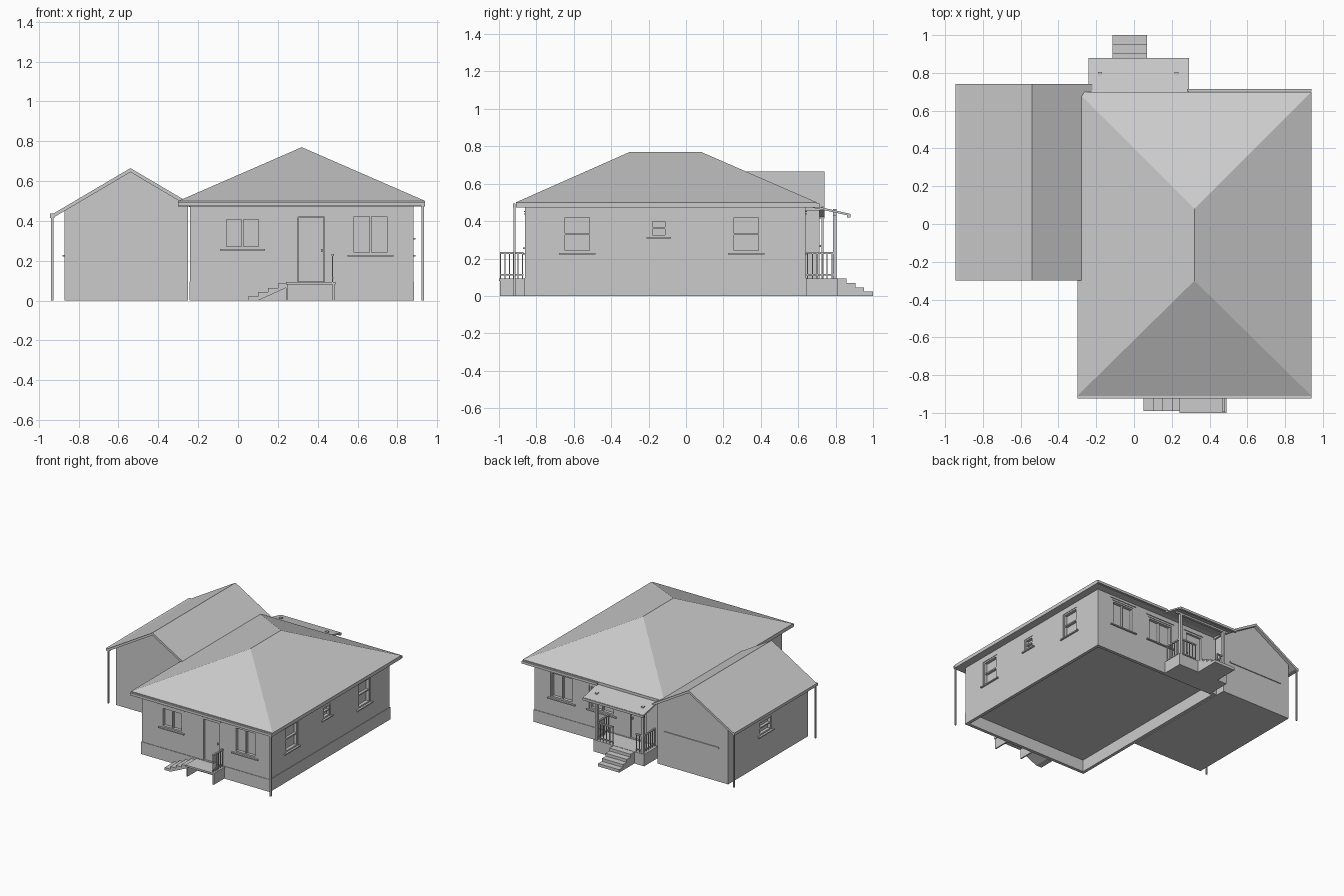
import bpy, bmesh

if "Cube" in bpy.data.objects:
    bpy.data.objects.remove(bpy.data.objects["Cube"])

plaster = bpy.data.materials.new("plain_grey")
plaster.diffuse_color = (0.6, 0.6, 0.6, 1)
plaster.use_nodes = True
plaster.node_tree.nodes["Principled BSDF"].inputs["Base Color"].default_value = plaster.diffuse_color


def finish(name, bm):
    bmesh.ops.recalc_face_normals(bm, faces=bm.faces)
    me = bpy.data.meshes.new(name)
    bm.to_mesh(me)
    bm.free()
    me.materials.append(plaster)
    ob = bpy.data.objects.new(name, me)
    bpy.context.collection.objects.link(ob)
    return ob


def boxes(name, items):
    """Several axis-aligned boxes (x0, x1, y0, y1, z0, z1) in one object."""
    bm = bmesh.new()
    for x0, x1, y0, y1, z0, z1 in items:
        vs = bmesh.ops.create_cube(bm, size=1)["verts"]
        for v in vs:
            v.co = ((x0 + x1) / 2 + v.co.x * (x1 - x0),
                    (y0 + y1) / 2 + v.co.y * (y1 - y0),
                    (z0 + z1) / 2 + v.co.z * (z1 - z0))
    return finish(name, bm)


def prism(name, pts, axis, lo, hi):
    """Profile extruded along x (pts are y, z) or along y (pts are x, z)."""
    bm = bmesh.new()
    put = (lambda p, t: (t, p[0], p[1])) if axis == "x" else (lambda p, t: (p[0], t, p[1]))
    a = [bm.verts.new(put(p, lo)) for p in pts]
    b = [bm.verts.new(put(p, hi)) for p in pts]
    bm.faces.new(a)
    bm.faces.new(b)
    n = len(pts)
    for i in range(n):
        bm.faces.new((a[i], a[(i + 1) % n], b[(i + 1) % n], b[i]))
    return finish(name, bm)


# Wall planes: axis the wall faces, position, outward sign
WALLS = {"front": ("y", -0.86, -1), "back": ("y", 0.64, 1),
         "right": ("x", 0.88, 1), "garage": ("x", -0.87, -1)}


def on_wall(side, u0, u1, d0, d1, z0, z1):
    """Box given along a wall, d measured outward from its surface."""
    axis, pos, s = WALLS[side]
    e0, e1 = sorted((pos + s * d0, pos + s * d1))
    return (u0, u1, e0, e1, z0, z1) if axis == "y" else (e0, e1, u0, u1, z0, z1)


def cut(wall, openings):
    """Recess the openings into a wall block."""
    cutter = boxes("opening_cutter", openings)
    cutter.hide_render = True
    mod = wall.modifiers.new("openings", "BOOLEAN")
    mod.operation = "DIFFERENCE"
    mod.solver = "EXACT"
    mod.object = cutter
    bpy.context.view_layer.objects.active = wall
    bpy.ops.object.modifier_apply(modifier=mod.name)
    bpy.data.objects.remove(cutter)


# Main house walls and open-bottomed foundation
walls = boxes("house_walls", [(-0.24, 0.88, -0.86, 0.64, 0.095, 0.475)])
o, t = 0.004, 0.025
X0, X1, Y0, Y1 = -0.24 - o, 0.88 + o, -0.86 - o, 0.64 + o
boxes("foundation", [(X0, X1, Y0, Y0 + t, 0, 0.097), (X0, X1, Y1 - t, Y1, 0, 0.097),
                     (X0, X0 + t, Y0 + t, Y1 - t, 0, 0.097),
                     (X1 - t, X1, Y0 + t, Y1 - t, 0, 0.097)])

# Hipped main roof with flat fascia and soffit
bm = bmesh.new()
ring = [(-0.30, -0.91), (0.94, -0.91), (0.94, 0.70), (-0.30, 0.70)]
low = [bm.verts.new((x, y, 0.472)) for x, y in ring]
eave = [bm.verts.new((x, y, 0.50)) for x, y in ring]
r0, r1 = bm.verts.new((0.32, -0.30, 0.77)), bm.verts.new((0.32, 0.08, 0.77))
bm.faces.new(low)
for i in range(4):
    j = (i + 1) % 4
    bm.faces.new((low[i], low[j], eave[j], eave[i]))
bm.faces.new((eave[0], eave[1], r0))
bm.faces.new((eave[1], eave[2], r1, r0))
bm.faces.new((eave[2], eave[3], r1))
bm.faces.new((eave[3], eave[0], r0, r1))
finish("main_roof", bm)
boxes("gutters", [(-0.30, 0.94, -0.925, -0.911, 0.474, 0.494),
                  (0.28, 0.94, 0.701, 0.715, 0.474, 0.494),
                  (-0.945, -0.92, -0.30, 0.74, 0.415, 0.437)])
boxes("downspouts", [(x - 0.006, x + 0.006, y - 0.006, y + 0.006, 0, top)
                     for x, y, top in ((0.928, -0.917, 0.48), (-0.932, -0.29, 0.43),
                                       (-0.932, 0.73, 0.43))])

# Garage with gable walls and a thin pitched roof
slope, rx, rz, th = 0.59, -0.54, 0.665, 0.02


def pitch(x):
    return rz - slope * abs(x - rx)


garage = prism("garage_walls", [(-0.87, 0), (-0.25, 0), (-0.25, pitch(-0.25) - th),
                                (rx, rz - th), (-0.87, pitch(-0.87) - th)], "y", -0.285, 0.715)
L, R = -0.93, -0.22
prism("garage_roof", [(L, pitch(L)), (rx, rz), (R, pitch(R)), (R, pitch(R) - th),
                      (rx, rz - th), (L, pitch(L) - th)], "y", -0.30, 0.74)
boxes("garage_door_head", [(-0.79, -0.31, 0.715, 0.722, 0.262, 0.272)])

# Windows: side, start, end, bottom, top
windows = [("front", -0.07, 0.115, 0.26, 0.42), ("front", 0.57, 0.76, 0.23, 0.435),
           ("right", -0.66, -0.505, 0.23, 0.43), ("right", -0.19, -0.10, 0.315, 0.41),
           ("right", 0.245, 0.40, 0.23, 0.43), ("back", 0.54, 0.74, 0.23, 0.435),
           ("back", 0.18, 0.40, 0.23, 0.42), ("garage", 0.17, 0.32, 0.23, 0.34)]
doors = [("front", 0.30, 0.435, 0.097, 0.42), ("back", -0.10, 0.04, 0.097, 0.42)]

cut(walls, [on_wall(s, a, b, -0.03, 0.02, z0, z1)
            for s, a, b, z0, z1 in windows + doors if s != "garage"])
cut(garage, [on_wall(s, a, b, -0.03, 0.02, z0, z1)
             for s, a, b, z0, z1 in windows if s == "garage"])

for n, (s, a, b, z0, z1) in enumerate(windows):
    f, m, c = 0.012, (z0 + z1) / 2, (a + b) / 2
    parts = [on_wall(s, a, a + f, -0.028, -0.004, z0, z1),
             on_wall(s, b - f, b, -0.028, -0.004, z0, z1),
             on_wall(s, a + f, b - f, -0.028, -0.004, z1 - f, z1),
             on_wall(s, a + f, b - f, -0.028, -0.004, z0, z0 + f),
             on_wall(s, a - 0.02, b + 0.02, 0, 0.012, z0 - 0.009, z0)]
    if b - a > 0.17:  # wide casements split vertically
        parts.append(on_wall(s, c - 0.004, c + 0.004, -0.028, -0.008, z0 + f, z1 - f))
    else:             # sash windows split horizontally
        parts.append(on_wall(s, a + f, b - f, -0.028, -0.008, m - 0.005, m + 0.005))
    if s in ("front", "back"):
        parts.append(on_wall(s, a - 0.02, b + 0.02, 0, 0.006, z1 + 0.014, z1 + 0.02))
    boxes("window_frame_%d" % n, parts)

# Doors with head trim and a handle
for s, a, b, z0, z1 in doors:
    boxes(s + "_door", [on_wall(s, a + 0.004, b - 0.004, -0.028, -0.012, z0, z1 - 0.004),
                        on_wall(s, a - 0.02, b + 0.02, 0, 0.006, z1 + 0.014, z1 + 0.02),
                        on_wall(s, b - 0.018, b - 0.01, -0.012, -0.002, 0.245, 0.26)])


def railing(name, axis, fixed, lo, hi, count):
    """Handrail, foot rail and evenly spaced balusters."""
    def bar(u0, u1, w, z0, z1):
        f0, f1 = fixed - w, fixed + w
        return (f0, f1, u0, u1, z0, z1) if axis == "y" else (u0, u1, f0, f1, z0, z1)
    parts = [bar(lo, hi, 0.006, 0.225, 0.235), bar(lo, hi, 0.004, 0.11, 0.116)]
    for i in range(count):
        u = lo + 0.004 + (hi - lo - 0.008) * i / (count - 1)
        parts.append(bar(u - 0.003, u + 0.003, 0.003, 0.09, 0.228))
    boxes(name, parts)


# Front landing on side walls, with steps going down to the left
boxes("front_landing", [(0.24, 0.49, -1.0, -0.862, 0.08, 0.094),
                        (0.24, 0.25, -0.99, -0.862, 0, 0.08),
                        (0.475, 0.485, -0.995, -0.862, 0, 0.08)])
prism("front_steps", [(0.05, 0), (0.05, 0.02), (0.1, 0.02), (0.1, 0.042), (0.15, 0.042),
                      (0.15, 0.064), (0.2, 0.064), (0.2, 0.085), (0.24, 0.085), (0.24, 0.064),
                      (0.2, 0.045), (0.1, 0)], "y", -0.99, -0.87)
railing("front_railing", "y", 0.475, -0.995, -0.87, 6)

# Back porch: deck, posts, sloping roof, railings and steps
boxes("back_porch_deck", [(-0.20, 0.245, 0.64, 0.81, 0, 0.094)])
boxes("back_porch_posts", [(x - 0.01, x + 0.01, 0.785, 0.805, 0.09, 0.465)
                           for x in (-0.18, 0.225)]
      + [(-0.22, 0.265, 0.785, 0.805, 0.43, 0.445)])
prism("back_porch_roof", [(0.64, 0.492), (0.875, 0.44), (0.875, 0.428), (0.64, 0.48)],
      "x", -0.24, 0.29)
boxes("porch_gutter", [(-0.24, 0.29, 0.862, 0.88, 0.42, 0.438)])
railing("porch_railing_left", "y", -0.18, 0.645, 0.785, 6)
railing("porch_railing_right", "y", 0.225, 0.645, 0.785, 6)
railing("porch_railing_end", "x", 0.795, 0.08, 0.225, 6)
railing("porch_railing_short", "x", 0.795, -0.18, -0.12, 3)
boxes("back_steps", [(-0.115, 0.07, 0.81, 1.0 - 0.047 * i, 0.023 * i, 0.023 * (i + 1))
                     for i in range(4)])
